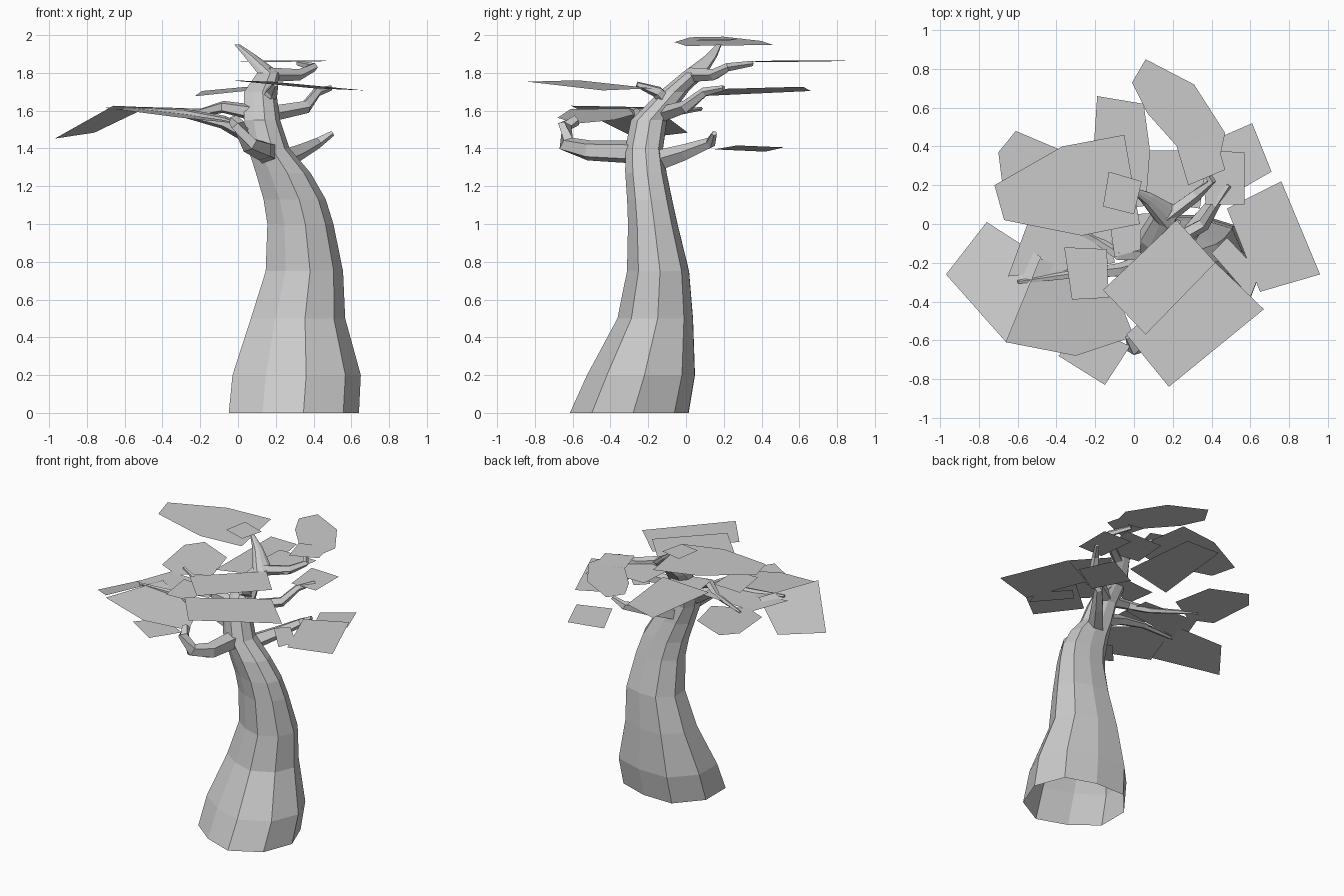
import bpy, bmesh, math
from mathutils import Vector

cube = bpy.data.objects.get("Cube")
if cube:
    bpy.data.objects.remove(cube)

grey = bpy.data.materials.new("pale_grey")
grey.use_nodes = True
grey.diffuse_color = (0.6, 0.6, 0.6, 1)
grey.node_tree.nodes["Principled BSDF"].inputs["Base Color"].default_value = (0.6, 0.6, 0.6, 1)


def finish(name, bm, fix_normals=True):
    if fix_normals:
        bmesh.ops.recalc_face_normals(bm, faces=bm.faces)
    mesh = bpy.data.meshes.new(name)
    bm.to_mesh(mesh)
    bm.free()
    mesh.materials.append(grey)
    obj = bpy.data.objects.new(name, mesh)
    bpy.context.collection.objects.link(obj)
    return obj


def bridge(bm, rings):
    for low, high in zip(rings, rings[1:]):
        n = len(low)
        for i in range(n):
            j = (i + 1) % n
            bm.faces.new((low[i], low[j], high[j], high[i]))


# Trunk: leaning flared rings given as height, x range, y range
def build_trunk():
    sections = [
        (0, -.06, .63, -.61, .05), (.2, -.04, .64, -.52, .08),
        (.5, .06, .56, -.36, .06), (.75, .14, .55, -.31, .035),
        (1.0, .15, .50, -.305, -.03), (1.13, .13, .46, -.31, -.06),
        (1.27, .09, .38, -.32, -.09), (1.4, .05, .27, -.32, -.11),
        (1.55, .03, .22, -.29, -.09), (1.7, .03, .2, -.14, .02),
        (1.8, .1, .22, -.02, .12), (1.89, .03, .1, .1, .17),
        (1.95, -.02, .01, .16, .19)]
    bm = bmesh.new()
    rings = []
    for z, x0, x1, y0, y1 in sections:
        ring = []
        for i in range(9):
            a = math.tau * i / 9
            bulge = 0.9 if i in (2, 6) else 1.03
            ring.append(bm.verts.new(((x0 + x1) / 2 + (x1 - x0) / 2 * bulge * math.cos(a),
                                      (y0 + y1) / 2 + (y1 - y0) / 2 * bulge * math.sin(a), z)))
        rings.append(ring)
    bridge(bm, rings)
    bm.faces.new(rings[-1])
    finish("trunk", bm)


# Branches: tapered five-sided tubes along a path
def build_branch(name, path, thick, thin):
    points = [Vector(p) for p in path]
    bm = bmesh.new()
    rings = []
    for k, p in enumerate(points):
        d = (points[min(k + 1, len(points) - 1)] - points[max(k - 1, 0)]).normalized()
        side = d.cross(Vector((0, 0, 1))).normalized()
        up = side.cross(d)
        r = thick + (thin - thick) * k / (len(points) - 1)
        rings.append([bm.verts.new(p + r * (side * math.cos(math.tau * i / 5)
                                            + up * math.sin(math.tau * i / 5))) for i in range(5)])
    bridge(bm, rings)
    bm.faces.new(rings[0])
    bm.faces.new(rings[-1])
    finish(name, bm)


# Leaf cards: thin sheets; height is a base value plus a slope along x and y
def build_leaf(name, outline, z, slope_x=0, slope_y=0):
    bm = bmesh.new()
    cx = sum(p[0] for p in outline) / len(outline)
    cy = sum(p[1] for p in outline) / len(outline)
    face = bm.faces.new([bm.verts.new((x, y, z + slope_x * (x - cx) + slope_y * (y - cy)))
                         for x, y in outline])
    face.normal_update()
    if face.normal.z < 0:
        face.normal_flip()
    finish(name, bm, False)


build_trunk()

build_branch("front_branch", [(.15, -.24, 1.38), (.13, -.52, 1.39), (.06, -.63, 1.42),
                              (0, -.64, 1.52), (-.02, -.58, 1.55)], .065, .03)
build_branch("low_left_branch", [(.2, -.16, 1.33), (.32, 0, 1.38), (.42, .13, 1.43),
                                 (.5, .15, 1.48)], .06, .015)
build_branch("low_right_branch", [(.08, -.2, 1.46), (-.08, -.24, 1.54),
                                  (-.3, -.26, 1.59), (-.6, -.3, 1.61)], .05, .01)
build_branch("back_right_branch", [(.08, -.15, 1.59), (-.08, -.16, 1.62), (-.2, -.08, 1.59),
                                   (-.5, .08, 1.61)], .045, .01)
build_branch("mid_left_branch", [(.15, -.12, 1.58), (.36, 0, 1.62), (.42, .1, 1.7),
                                 (.49, .2, 1.72)], .045, .015)
build_branch("upper_left_branch", [(.16, .03, 1.79), (.32, .15, 1.79), (.4, .22, 1.83),
                                   (.32, .35, 1.85)], .04, .015)
build_branch("upper_front_branch", [(.13, -.08, 1.62), (.18, -.15, 1.7),
                                    (.2, -.26, 1.74)], .05, .015)

build_leaf("crown_leaf", [(-.72, .2), (-.37, .4), (-.05, .46), (.03, 0), (-.27, -.06),
                          (-.67, .02)], 1.967, -.065)
build_leaf("crown_small_leaf", [(-.13, .27), (.04, .22), (0, .05), (-.16, .09)], 1.975, -.05)
build_leaf("back_leaf", [(.06, .85), (.31, .72), (.47, .47), (.44, .33), (.24, .38),
                         (.07, .57), (-.01, .73)], 1.862, .02, .02)
build_leaf("back_small_leaf", [(.22, .4), (.42, .46), (.47, .28), (.28, .2)], 1.865)
build_leaf("upper_middle_leaf", [(.08, .38), (.38, .38), (.34, .08), (.06, .12)], 1.785)
build_leaf("upper_front_leaf", [(.22, .02), (.42, -.2), (.06, -.57), (-.16, -.34)], 1.8)
build_leaf("front_leaf", [(.4, -.18), (.67, -.44), (.18, -.84), (-.04, -.57)], 1.735, -.07, -.03)
build_leaf("back_right_leaf", [(-.19, .66), (.05, .62), (.12, .1), (-.23, .06)], 1.705, .1, .04)
build_leaf("left_small_leaf", [(.34, .38), (.57, .37), (.57, .1), (.37, .1)], 1.72)
build_leaf("right_small_leaf", [(-.36, -.12), (-.14, -.13), (-.13, -.38), (-.32, -.39)], 1.64)
build_leaf("right_middle_leaf", [(-.13, .04), (.13, .06), (.15, -.1), (-.1, -.17)], 1.65)
build_leaf("right_inner_leaf", [(-.55, 0), (-.12, -.02), (-.1, -.2), (-.36, -.24),
                                (-.65, -.27)], 1.6)
build_leaf("far_right_leaf", [(-.97, -.26), (-.76, .01), (-.48, -.17), (-.66, -.61)],
           1.545, .37, -.17)
build_leaf("front_right_leaf", [(-.66, -.61), (-.3, -.68), (0, -.58), (-.08, -.38),
                                (-.3, -.26), (-.5, -.17)], 1.575, -.12, .05)
build_leaf("front_small_leaf", [(-.39, -.68), (-.25, -.52), (-.02, -.63), (-.15, -.83)], 1.53)
build_leaf("back_low_leaf", [(-.61, .48), (-.7, .37), (-.66, .05), (-.5, -.02), (-.28, .1),
                             (-.35, .37)], 1.61, 0, .04)
build_leaf("left_leaf", [(.76, .22), (.96, -.26), (.65, -.35), (.48, .08)], 1.49)
build_leaf("left_low_leaf", [(.38, .42), (.61, .52), (.71, .27), (.5, .15)], 1.4, .1)
build_leaf("left_inner_leaf", [(.4, -.15), (.48, -.07), (.65, -.25), (.6, -.38)], 1.49)
